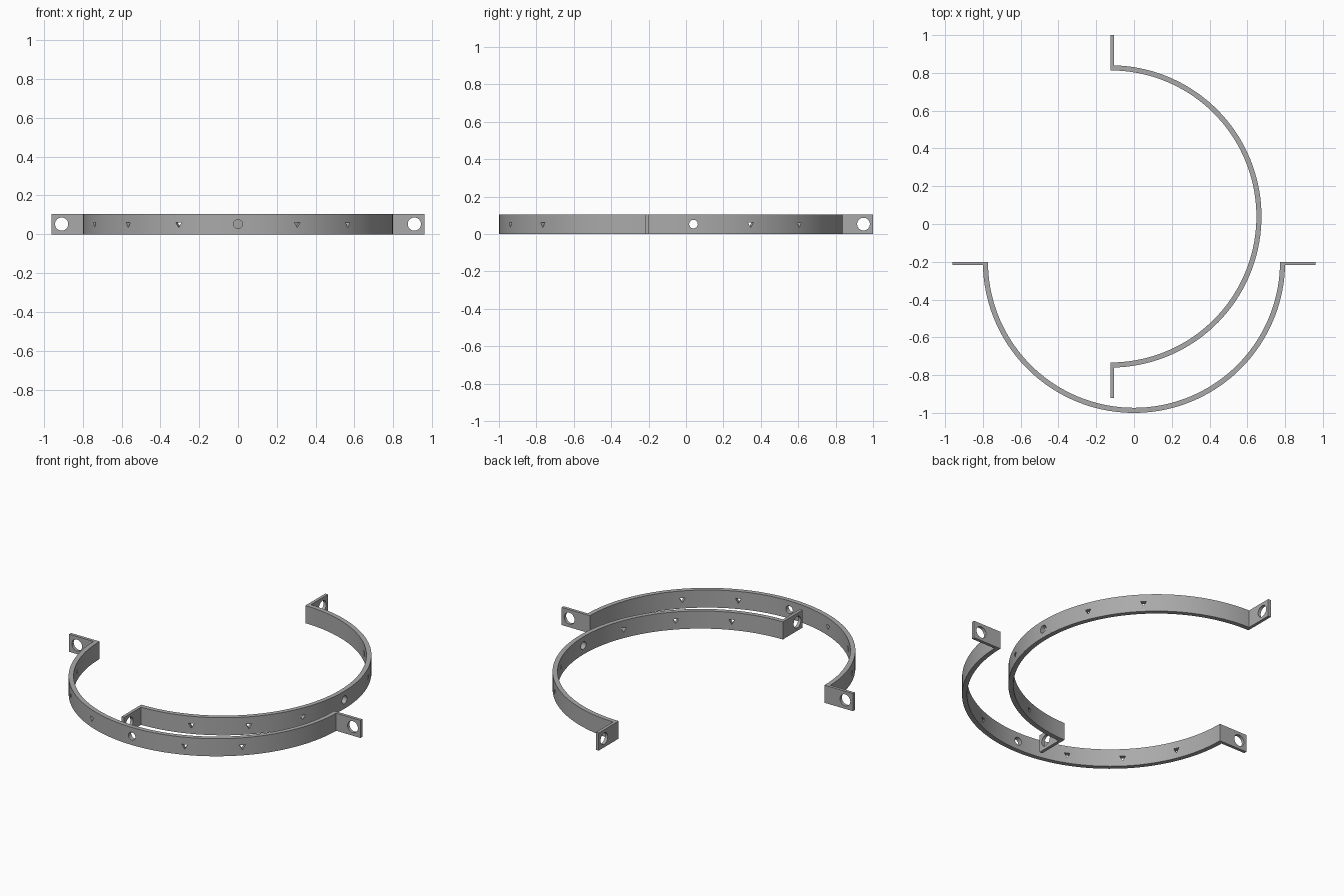
import bpy, bmesh
from math import sin, cos, asin, pi, radians
from mathutils import Matrix, Vector

cube = bpy.data.objects.get("Cube")
if cube:
    bpy.data.objects.remove(cube, do_unlink=True)

OUTER, INNER = 0.80, 0.773      # band radii
TAB, TAB_T = 0.96, 0.018        # tab reach and thickness
HEIGHT = 0.105
SEGS = 72

grey = bpy.data.materials.new("plain grey")
grey.use_nodes = True
grey.diffuse_color = (0.4, 0.4, 0.4, 1)
grey.node_tree.nodes["Principled BSDF"].inputs["Base Color"].default_value = (0.4, 0.4, 0.4, 1)


def make_object(name, bm):
    bmesh.ops.recalc_face_normals(bm, faces=bm.faces)
    mesh = bpy.data.meshes.new(name)
    bm.to_mesh(mesh)
    bm.free()
    mesh.materials.append(grey)
    obj = bpy.data.objects.new(name, mesh)
    bpy.context.collection.objects.link(obj)
    return obj


def arc(radius, start, end):
    steps = [start + (end - start) * i / SEGS for i in range(SEGS + 1)]
    return [(radius * cos(a), radius * sin(a)) for a in steps]


# Half ring with a straight tab at each end, extruded upward
def band_mesh():
    dip = asin(TAB_T / OUTER)
    outline = [(-TAB, 0), (-TAB, -TAB_T)]
    outline += arc(OUTER, pi + dip, 2 * pi - dip)
    outline += [(TAB, -TAB_T), (TAB, 0)]
    outline += arc(INNER, 2 * pi, pi)
    bm = bmesh.new()
    face = bm.faces.new([bm.verts.new((x, y, 0)) for x, y in outline])
    top = bmesh.ops.extrude_face_region(bm, geom=[face])["geom"]
    bmesh.ops.translate(bm, vec=(0, 0, HEIGHT),
                        verts=[v for v in top if isinstance(v, bmesh.types.BMVert)])
    return bm


# Prism along y; its first corner points straight down
def add_cutter(bm, sides, radius, place):
    made = bmesh.ops.create_cone(bm, cap_ends=True, segments=sides,
                                 radius1=radius, radius2=radius, depth=0.12)["verts"]
    bmesh.ops.transform(bm, verts=made, matrix=place @ Matrix.Rotation(pi / 2, 4, 'X'))
    low = min(made, key=lambda v: v.co.z).co.z
    high = max(made, key=lambda v: v.co.z).co.z
    mid = HEIGHT / 2
    if sides == 3 and high - mid > mid - low + 0.001:
        for v in made:
            v.co.z = 2 * mid - v.co.z


def cutter_mesh():
    bm = bmesh.new()
    up = Matrix.Translation((0, 0, HEIGHT / 2))
    # Tab bolt holes
    for side in (-1, 1):
        add_cutter(bm, 32, 0.034, up @ Matrix.Translation((side * 0.909, 0, 0)))
    # Radial holes: one round in the middle, triangles to each side
    for step in range(-3, 4):
        place = (up @ Matrix.Rotation(radians(22.5 * step), 4, 'Z')
                 @ Matrix.Translation((0, -0.787, 0)))
        if step == 0:
            add_cutter(bm, 32, 0.023, place)
        else:
            add_cutter(bm, 3, 0.019, place)
    return bm


def build_clamp(name, location, turn):
    clamp = make_object(name, band_mesh())
    cutter = make_object(name + "_hole_cutter", cutter_mesh())
    cutter.hide_render = True
    mod = clamp.modifiers.new("holes", 'BOOLEAN')
    mod.operation = 'DIFFERENCE'
    mod.solver = 'EXACT'
    mod.object = cutter
    bpy.ops.object.select_all(action='DESELECT')
    clamp.select_set(True)
    bpy.context.view_layer.objects.active = clamp
    bpy.ops.object.modifier_apply(modifier=mod.name)
    bpy.data.objects.remove(cutter, do_unlink=True)
    bpy.ops.object.shade_smooth_by_angle(angle=radians(30))
    clamp.location = location
    clamp.rotation_euler.z = turn


build_clamp("front_half_clamp", Vector((0, -0.2, 0)), 0)
build_clamp("side_half_clamp", Vector((-0.125, 0.04, 0)), pi / 2)
